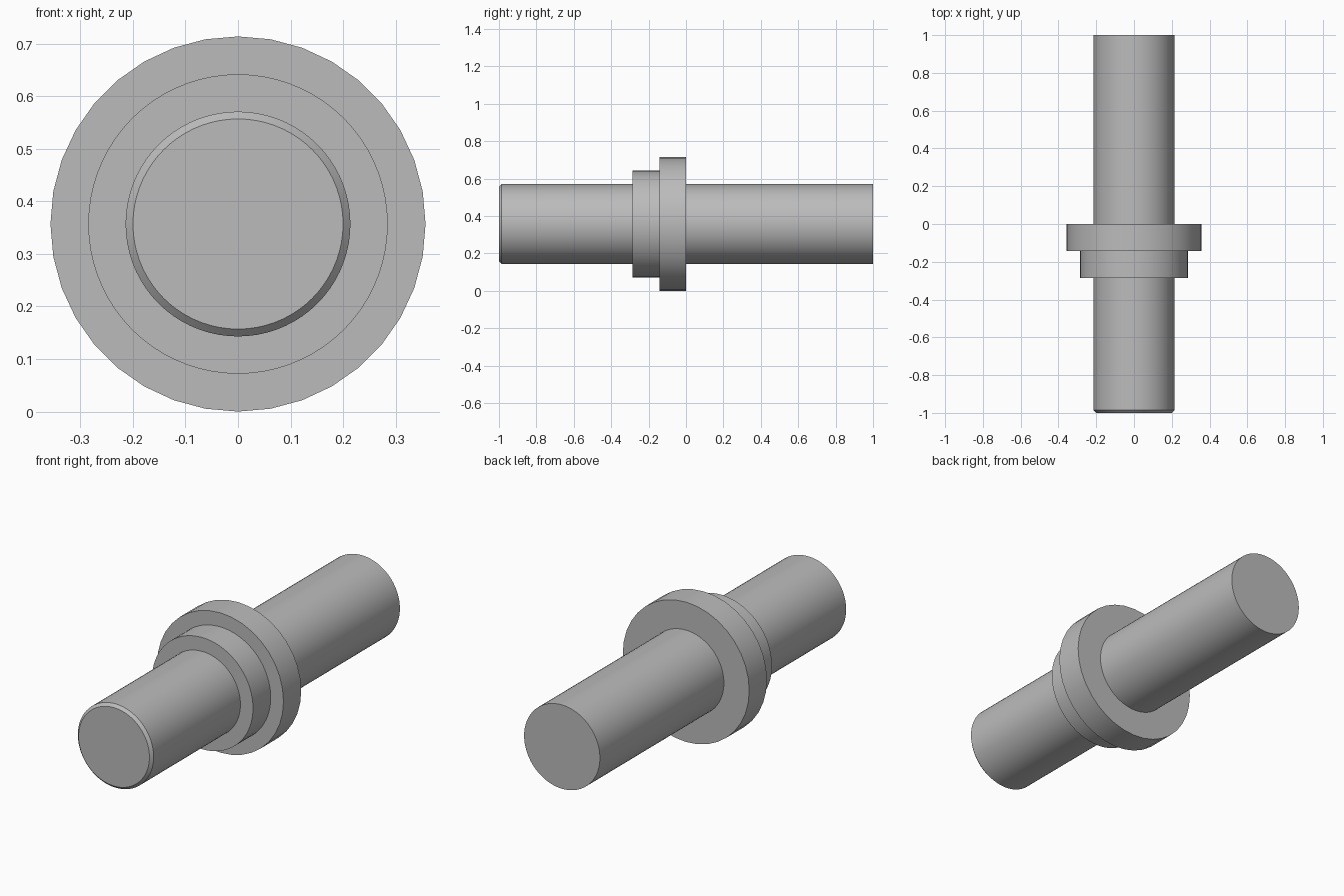
import bpy
import math

cube = bpy.data.objects.get("Cube")
if cube:
    bpy.data.objects.remove(cube, do_unlink=True)

AXIS_Z = 0.357

steel = bpy.data.materials.new("plain grey")
steel.use_nodes = True
GREY = (0.5, 0.5, 0.5, 1)
steel.diffuse_color = GREY
steel.node_tree.nodes["Principled BSDF"].inputs["Base Color"].default_value = GREY


def turned_part(name, profile, sides):
    """Solid of revolution about the y axis; profile lists (y, radius) front to back."""
    verts = []
    for y, r in profile:
        for i in range(sides):
            a = 2 * math.pi * i / sides
            verts.append((r * math.sin(a), y, AXIS_Z + r * math.cos(a)))
    faces = [tuple(reversed(range(sides)))]
    for k in range(len(profile) - 1):
        for i in range(sides):
            j = (i + 1) % sides
            a, b = k * sides, (k + 1) * sides
            faces.append((a + i, a + j, b + j, b + i))
    last = (len(profile) - 1) * sides
    faces.append(tuple(last + i for i in range(sides)))
    mesh = bpy.data.meshes.new(name)
    mesh.from_pydata(verts, [], faces)
    mesh.flip_normals()
    mesh.materials.append(steel)
    obj = bpy.data.objects.new(name, mesh)
    bpy.context.collection.objects.link(obj)
    bpy.ops.object.select_all(action='DESELECT')
    obj.select_set(True)
    bpy.context.view_layer.objects.active = obj
    bpy.ops.object.shade_smooth_by_angle(angle=math.radians(30))
    return obj


# Shaft with a chamfered front end
turned_part("shaft", [(-1, 0.2), (-0.986, 0.214), (1, 0.214)], 72)
# Stepped shoulder: smaller collar in front of the wide flange
turned_part("collar", [(-0.286, 0.285), (-0.143, 0.285)], 72)
turned_part("flange", [(-0.143, 0.357), (0, 0.357)], 36)
